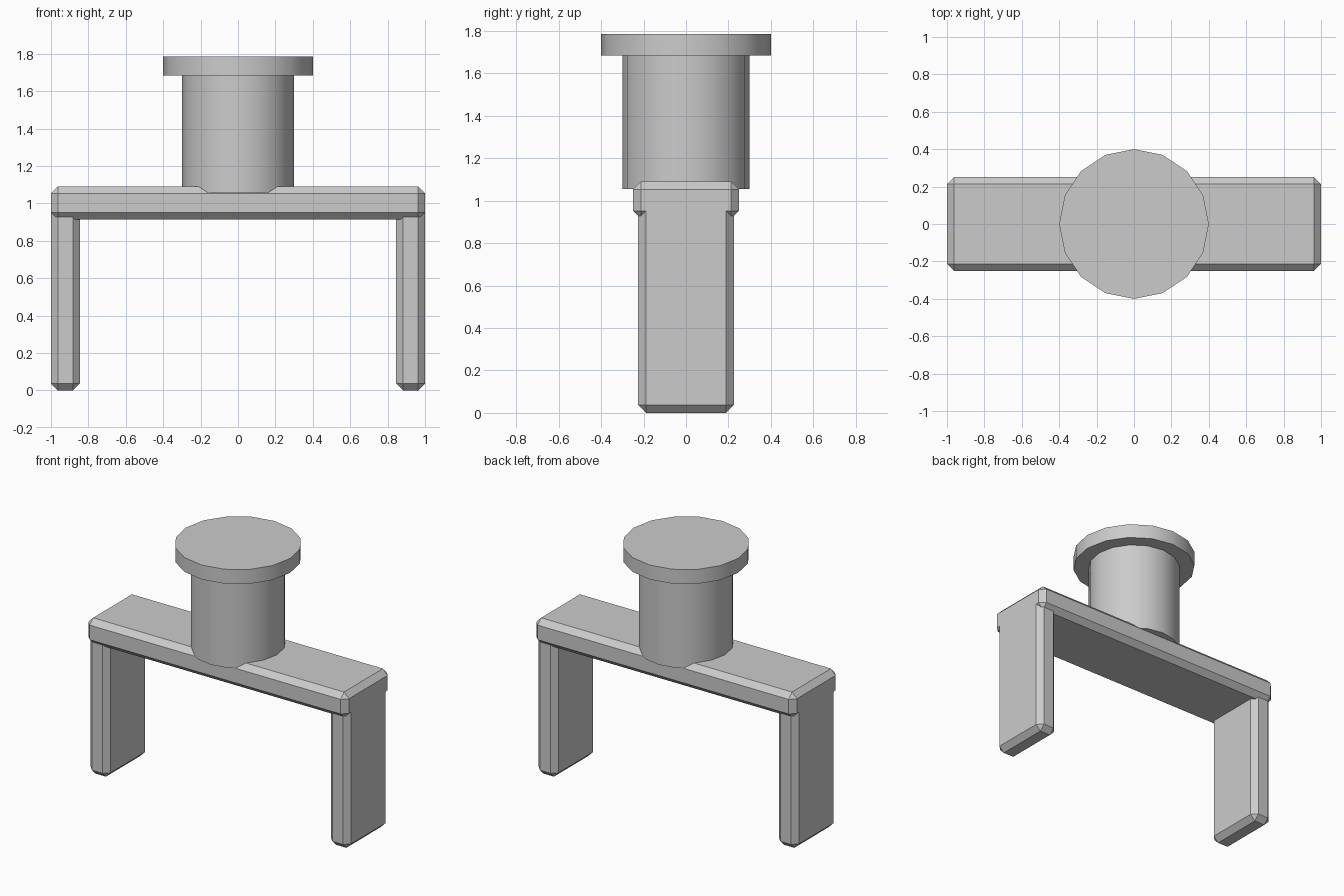
import bpy, math

if "Cube" in bpy.data.objects:
    bpy.data.objects.remove(bpy.data.objects["Cube"])

grey = bpy.data.materials.new("plain grey")
grey.diffuse_color = (0.6, 0.6, 0.6, 1)
grey.use_nodes = True
grey.node_tree.nodes["Principled BSDF"].inputs["Base Color"].default_value = grey.diffuse_color


def chamfered_box(name, x, y, z):
    """Box spanning the given (min, max) ranges, with chamfered edges."""
    bpy.ops.mesh.primitive_cube_add(size=1, location=[sum(r) / 2 for r in (x, y, z)])
    ob = bpy.context.object
    ob.name = name
    ob.scale = [r[1] - r[0] for r in (x, y, z)]
    bpy.ops.object.transform_apply(location=False, rotation=False, scale=True)
    ob.data.materials.append(grey)
    bevel = ob.modifiers.new("chamfer", 'BEVEL')
    bevel.width = 0.037
    bevel.segments = 1


def round_part(name, radius, z0, z1):
    """Upright 16-sided cylinder with smooth sides."""
    bpy.ops.mesh.primitive_cylinder_add(vertices=16, radius=radius, depth=z1 - z0,
                                        location=(0, 0, (z0 + z1) / 2))
    ob = bpy.context.object
    ob.name = name
    ob.data.materials.append(grey)
    bpy.ops.object.shade_smooth_by_angle(angle=math.radians(30))


# Bridge slab and its two legs
chamfered_box("bridge_slab", (-1, 1), (-0.25, 0.25), (0.915, 1.09))
chamfered_box("left_leg", (-1, -0.845), (-0.225, 0.225), (0, 1.0))
chamfered_box("right_leg", (0.845, 1), (-0.225, 0.225), (0, 1.0))

# Round column and its wider cap
round_part("column", 0.3, 1.055, 1.69)
round_part("cap", 0.4, 1.685, 1.785)
